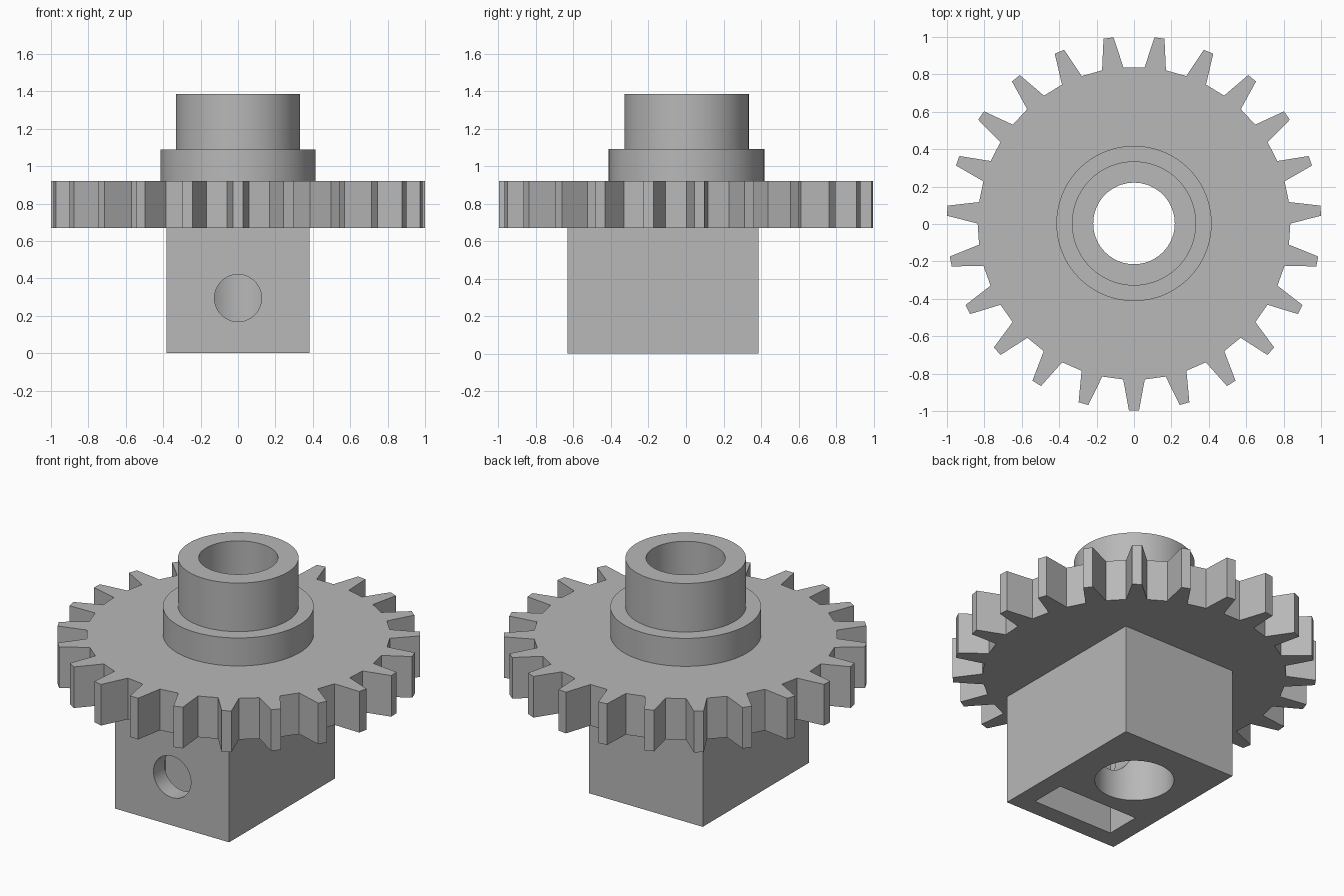
import bpy
import bmesh
import math
from mathutils import Matrix, Vector

cube = bpy.data.objects.get("Cube")
if cube:
    bpy.data.objects.remove(cube, do_unlink=True)

AXIS_Y = 0.003      # shaft axis, slightly off the overall centre
TEETH = 23
SCREW_Z = 0.295

grey = bpy.data.materials.new("light grey")
grey.use_nodes = True
grey.diffuse_color = (0.48, 0.48, 0.48, 1)
grey.node_tree.nodes["Principled BSDF"].inputs["Base Color"].default_value = grey.diffuse_color


def prism(name, outline, z0, z1, matrix=Matrix()):
    """Extrude a closed 2D outline from z0 to z1."""
    bm = bmesh.new()
    face = bm.faces.new([bm.verts.new((x, y, z0)) for x, y in outline])
    top = bmesh.ops.extrude_face_region(bm, geom=[face])["geom"]
    verts = [v for v in top if isinstance(v, bmesh.types.BMVert)]
    bmesh.ops.translate(bm, verts=verts, vec=Vector((0, 0, z1 - z0)))
    bmesh.ops.recalc_face_normals(bm, faces=bm.faces)
    bm.transform(matrix)
    mesh = bpy.data.meshes.new(name)
    bm.to_mesh(mesh)
    bm.free()
    mesh.materials.append(grey)
    obj = bpy.data.objects.new(name, mesh)
    bpy.context.collection.objects.link(obj)
    return obj


def polar(r, a):
    return r * math.cos(a), r * math.sin(a)


def circle(r, n=72, start=0.0):
    return [polar(r, start + math.tau * i / n) for i in range(n)]


def rect(x, y0, y1):
    return [(-x, y0), (x, y0), (x, y1), (-x, y1)]


def gear_outline():
    """Straight-sided teeth, one pointing to the front."""
    points = []
    for i in range(TEETH):
        mid = -math.pi / 2 + math.tau * i / TEETH
        for r, deg in ((0.836, -3.95), (1.001, -1.55), (1.001, 1.55), (0.836, 3.95)):
            points.append(polar(r, mid + math.radians(deg)))
    return points


def cut(obj, cutters):
    """Subtract the cutters and shade the result."""
    bpy.ops.object.select_all(action='DESELECT')
    bpy.context.view_layer.objects.active = obj
    obj.select_set(True)
    for cutter in cutters:
        mod = obj.modifiers.new("cut", 'BOOLEAN')
        mod.operation = 'DIFFERENCE'
        mod.solver = 'EXACT'
        mod.object = cutter
        bpy.ops.object.modifier_apply(modifier=mod.name)
    bpy.ops.object.shade_smooth_by_angle(angle=math.radians(25))


centre = Matrix.Translation((0, AXIS_Y, 0))
# Local +z runs from the front face towards the back
to_back = Matrix.Translation((0, 0, SCREW_Z)) @ Matrix.Rotation(-math.pi / 2, 4, 'X')

# Solid parts
block = prism("clamp_block", rect(0.383, -0.632, 0.386), 0, 0.67)
gear = prism("toothed_wheel", gear_outline(), 0.67, 0.92, centre)
collar = prism("collar", circle(0.415), 0.92, 1.09, centre)
hub = prism("hub", circle(0.332), 1.09, 1.385, centre)

# Cutters: shaft bore, set screw hole, nut slot with hexagonal end
bore = prism("bore_cutter", circle(0.218), -0.2, 1.6, centre)
screw = prism("screw_cutter", circle(0.126, 48), -0.8, 0, to_back)
slot = prism("slot_cutter", rect(0.27, -0.525, -0.31), -0.1, SCREW_Z)
nut = prism("nut_cutter", circle(0.27 / math.cos(math.pi / 6), 6, math.pi / 6),
            -0.525, -0.31, to_back)

cut(block, [bore, screw, slot, nut])
for part in (gear, collar, hub):
    cut(part, [bore])

for helper in (bore, screw, slot, nut):
    bpy.data.objects.remove(helper, do_unlink=True)
